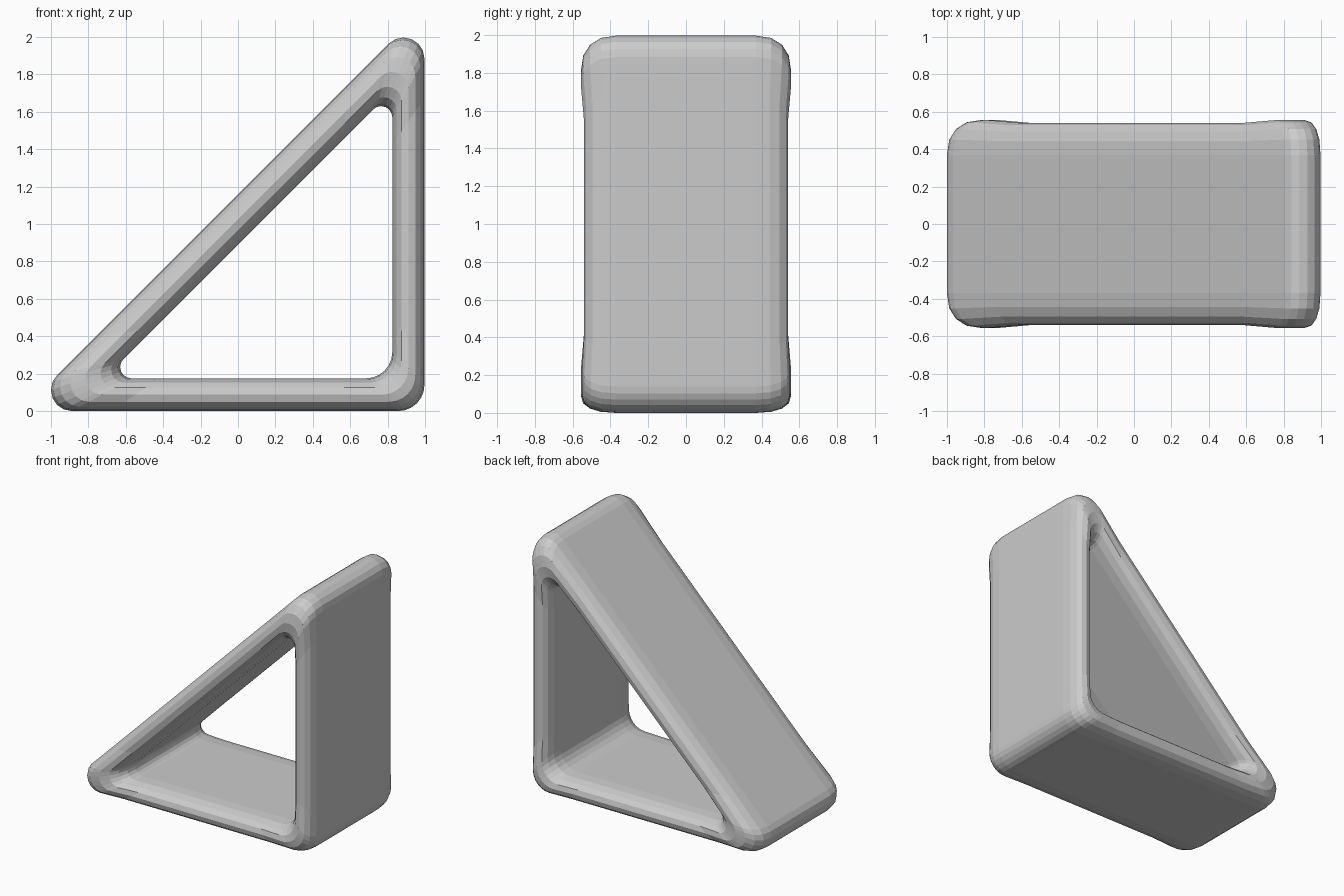
import bpy, bmesh, math
from mathutils import Vector

cube = bpy.data.objects.get("Cube")
if cube:
    bpy.data.objects.remove(cube, do_unlink=True)

grey = bpy.data.materials.new("plain grey")
grey.use_nodes = True
colour = (0.6, 0.6, 0.6, 1)
grey.diffuse_color = colour
grey.node_tree.nodes["Principled BSDF"].inputs["Base Color"].default_value = colour

ARC = 6      # segments per rounded corner
ROUND = 4    # segments per quarter of the rim
FLAT = 0.37  # half depth of the flat walls


def rounded_triangle(corners, radii):
    """Outline in the xz plane: arcs at the corners, two extra points per side."""
    arcs = []
    for i, (p, r) in enumerate(zip(corners, radii)):
        a = (corners[i - 1] - p).normalized()
        b = (corners[(i + 1) % 3] - p).normalized()
        half = a.angle(b) / 2
        centre = p + (a + b).normalized() * r / math.sin(half)
        n0 = (p + a * r / math.tan(half) - centre).normalized()
        n1 = (p + b * r / math.tan(half) - centre).normalized()
        arcs.append([centre + n0.slerp(n1, k / ARC) * r for k in range(ARC + 1)])
    loop = []
    for i, arc in enumerate(arcs):
        nxt = arcs[(i + 1) % 3][0]
        loop += arc + [arc[-1].lerp(nxt, f) for f in (0.12, 0.88)]
    return loop


def triangle(x, z, offset):
    """Right triangle with a wall at x, a floor at z and the slope z = x + offset."""
    return [Vector((z - offset, 0, z)), Vector((x, 0, z)), Vector((x, 0, x + offset))]


outer = rounded_triangle(triangle(0.997, 0.0, 1.16), (0.113, 0.14, 0.113))
inner = rounded_triangle(triangle(0.825, 0.175, 0.89), (0.06, 0.14, 0.06))

# rim depth: slightly fuller at the corners than along the bars
rim = []
for depth in (0.556, 0.55, 0.556):
    rim += [depth] * (ARC + 1) + [0.54] * 2

# cross-section of a bar: two rounded rims joined by flat walls
section = []
for side in (-1, 1):
    for k in range(2 * ROUND + 1):
        a = math.pi * k / (2 * ROUND)
        c, s = math.cos(a), math.sin(a)
        u = math.copysign(abs(c) ** 0.87, c)
        section.append(((1 + side * u) / 2, side * abs(s) ** 0.87))

# sweep the section around the frame
bm = bmesh.new()
rings = []
for o, i, depth in zip(outer, inner, rim):
    ring = []
    for j, (t, v) in enumerate(section):
        p = o.lerp(i, t)
        side = -1 if j < len(section) // 2 else 1
        p.y = side * (FLAT + (depth - FLAT) * abs(v))
        ring.append(bm.verts.new(p))
    rings.append(ring)
for n, ring in enumerate(rings):
    after = rings[(n + 1) % len(rings)]
    for j in range(len(ring)):
        k = (j + 1) % len(ring)
        bm.faces.new((ring[j], ring[k], after[k], after[j]))
bmesh.ops.recalc_face_normals(bm, faces=bm.faces)

mesh = bpy.data.meshes.new("triangular_frame")
bm.to_mesh(mesh)
bm.free()
mesh.materials.append(grey)
frame = bpy.data.objects.new("triangular_frame", mesh)
bpy.context.collection.objects.link(frame)
